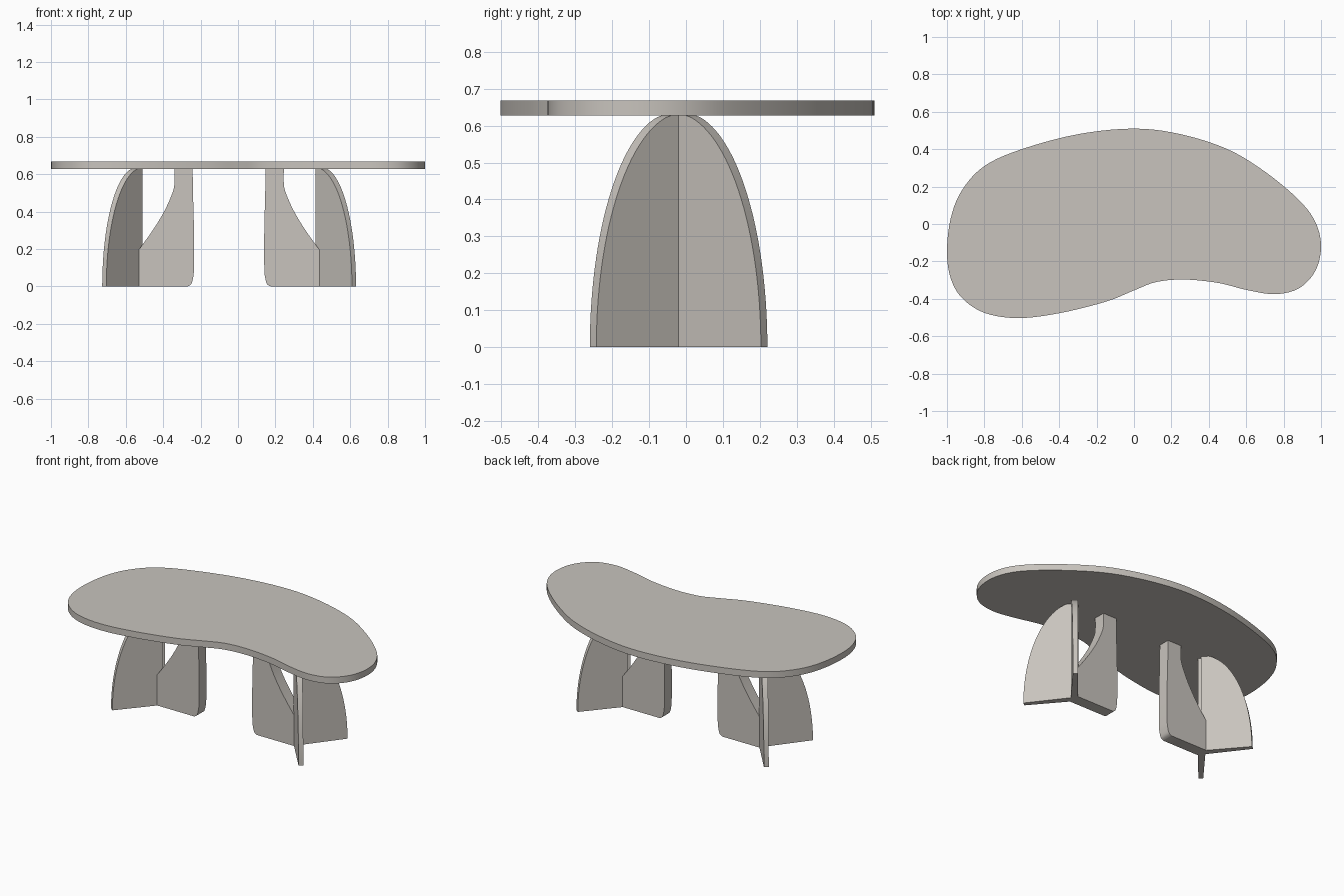
import bpy, bmesh, math
from mathutils import Vector

if "Cube" in bpy.data.objects:
    bpy.data.objects.remove(bpy.data.objects["Cube"])

stone = bpy.data.materials.new("warm grey")
stone.diffuse_color = (0.58, 0.55, 0.51, 1)
stone.use_nodes = True
stone.node_tree.nodes["Principled BSDF"].inputs["Base Color"].default_value = stone.diffuse_color

TOP, UNDER = 0.668, 0.627        # table top heights
MID_X, MID_Y = -0.0475, -0.02    # centre of the pair of bases
HUB = 0.48                       # hub distance from that centre


def spline(pts, steps, closed=False):
    """Smooth curve through 2D points (Catmull-Rom)."""
    n, out = len(pts), []
    get = (lambda i: Vector(pts[i % n])) if closed else (lambda i: Vector(pts[max(0, min(n - 1, i))]))
    for i in range(n if closed else n - 1):
        a, b, c, d = (get(i + k) for k in (-1, 0, 1, 2))
        for k in range(steps):
            t = k / steps
            out.append(0.5 * (2 * b + (c - a) * t + (2 * a - 5 * b + 4 * c - d) * t * t
                              + (3 * b - a - 3 * c + d) * t ** 3))
    if not closed:
        out.append(get(n - 1))
    return out


def solid(name, profile, place):
    """Closed slab from a 2D profile; place(p, side) gives the 3D point."""
    bm = bmesh.new()
    a = [bm.verts.new(place(p, -1)) for p in profile]
    b = [bm.verts.new(place(p, 1)) for p in profile]
    n = len(profile)
    bm.faces.new(a)
    bm.faces.new(b[::-1])
    for i in range(n):
        j = (i + 1) % n
        bm.faces.new((a[i], b[i], b[j], a[j]))
    bmesh.ops.recalc_face_normals(bm, faces=bm.faces)
    me = bpy.data.meshes.new(name)
    bm.to_mesh(me)
    bm.free()
    me.materials.append(stone)
    ob = bpy.data.objects.new(name, me)
    bpy.context.collection.objects.link(ob)
    bpy.ops.object.select_all(action='DESELECT')
    ob.select_set(True)
    bpy.context.view_layer.objects.active = ob
    bpy.ops.object.shade_smooth_by_angle(angle=math.radians(30))
    return ob


# Kidney-shaped table top
outline = [(0, .51), (.25, .48), (.5, .40), (.7, .28), (.88, .13), (.97, .01), (1, -.12),
           (.97, -.25), (.88, -.345), (.75, -.375), (.6, -.352), (.45, -.315), (.27, -.297),
           (.12, -.31), (0, -.355), (-.15, -.415), (-.4, -.477), (-.62, -.503), (-.8, -.475),
           (-.92, -.395), (-.98, -.29), (-1, -.15), (-.98, .03), (-.92, .18), (-.8, .31),
           (-.6, .40), (-.3, .48)]
solid("table_top", spline(outline, 5, True),
      lambda p, s: (p.x, p.y, TOP if s > 0 else UNDER))

# Outer fin profile: quarter ellipse, (distance from hub, height)
LENGTH, ANGLE = 0.298, math.radians(51)
fin = [Vector((0, 0))]
for k in range(33):
    t = math.pi / 2 * k / 32
    fin.append(Vector((LENGTH * math.cos(t), min(UNDER, 0.635 * math.sin(t)))))

# Inner fin profile: (distance from centre, height), with a curved cut-out
inner = spline([(.222, 0), (.203, .012), (.193, .045), (.188, .10), (.188, .3),
                (.193, .5), (.195, UNDER)], 4)
inner += spline([(.2925, UNDER), (.2925, .55), (.303, .50), (.345, .405), (.405, .305),
                 (.4725, .21), (.485, .195)], 5)
inner.append(Vector((.485, 0)))

# Two mirrored three-fin bases
for side, mx in (("left", -1), ("right", 1)):
    for end, my in (("front", -1), ("back", 1)):
        def place_fin(p, s, mx=mx, my=my):
            w = s * (0.022 - 0.008 * p.x / LENGTH)     # fins thin outwards
            x = HUB + p.x * math.cos(ANGLE) - w * math.sin(ANGLE)
            y = p.x * math.sin(ANGLE) + w * math.cos(ANGLE)
            return (MID_X + mx * x, MID_Y + my * y, p.y)
        solid(f"{side}_{end}_fin", fin, place_fin)
    solid(f"{side}_inner_fin", inner,
          lambda p, s, mx=mx: (MID_X + mx * p.x, MID_Y + s * 0.037, p.y))
